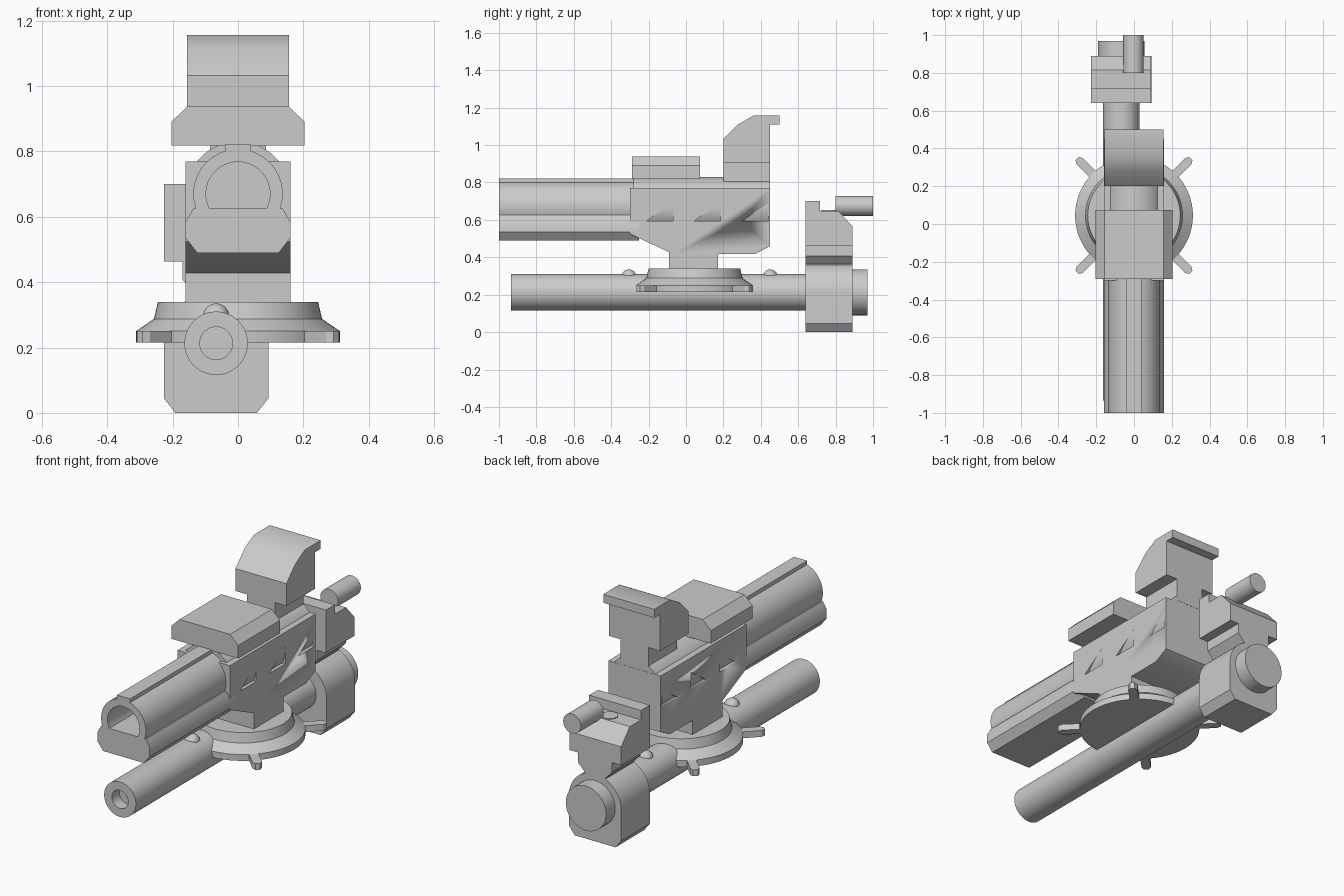
import bpy, bmesh, math
from mathutils import Vector

if "Cube" in bpy.data.objects:
    bpy.data.objects.remove(bpy.data.objects["Cube"])

grey = bpy.data.materials.new("plain_grey")
grey.diffuse_color = (0.6, 0.6, 0.6, 1)
grey.use_nodes = True
grey.node_tree.nodes["Principled BSDF"].inputs["Base Color"].default_value = grey.diffuse_color


def finish(name, bm, angle=30):
    bmesh.ops.remove_doubles(bm, verts=bm.verts, dist=1e-5)
    bmesh.ops.recalc_face_normals(bm, faces=bm.faces)
    me = bpy.data.meshes.new(name)
    bm.to_mesh(me)
    bm.free()
    for p in me.polygons:
        p.use_smooth = True
    me.set_sharp_from_angle(angle=math.radians(angle))
    me.materials.append(grey)
    ob = bpy.data.objects.new(name, me)
    bpy.context.collection.objects.link(ob)
    return ob


def prism(name, pts, axis, lo, hi):
    """Extrude a 2D outline along an axis: x takes (y,z), y takes (x,z), z takes (x,y)."""
    place = {'x': lambda a, b, t: (t, a, b),
             'y': lambda a, b, t: (a, t, b),
             'z': lambda a, b, t: (a, b, t)}[axis]
    bm = bmesh.new()
    f = bm.faces.new([bm.verts.new(place(a, b, lo)) for a, b in pts])
    new = bmesh.ops.extrude_face_region(bm, geom=[f])['geom']
    move = Vector(place(0, 0, hi - lo))
    bmesh.ops.translate(bm, vec=move, verts=[v for v in new if isinstance(v, bmesh.types.BMVert)])
    return finish(name, bm)


def box(name, x0, x1, y0, y1, z0, z1):
    return prism(name, [(x0, y0), (x1, y0), (x1, y1), (x0, y1)], 'z', z0, z1)


def lathe(name, prof, centre, axis='y', n=64):
    """Spin (radius, position) points about a line along y or z."""
    d = Vector((0, 1, 0)) if axis == 'y' else Vector((0, 0, 1))
    u = Vector((1, 0, 0))
    w = d.cross(u)
    c = Vector(centre)
    bm = bmesh.new()
    vs = [bm.verts.new(c + d * t + u * r) for r, t in prof]
    es = [bm.edges.new(p) for p in zip(vs, vs[1:])]
    bmesh.ops.spin(bm, geom=vs + es, cent=c, axis=d, angle=math.tau, steps=n, use_duplicate=False)
    return finish(name, bm)


def rod(name, r, y0, y1, x, z):
    return lathe(name, [(0, y0), (r, y0), (r, y1), (0, y1)], (x, 0, z))


def arc(cx, cz, r, a0, a1, n=32):
    return [(cx + r * math.cos(math.radians(a0 + (a1 - a0) * i / n)),
             cz + r * math.sin(math.radians(a0 + (a1 - a0) * i / n))) for i in range(n + 1)]


# upper barrel: arched shell over a bevelled lower block, with a top rib
prism("upper_barrel_shell", arc(0, 0.67, 0.137, -19.5, 199.5) + arc(0, 0.67, 0.098, 207.5, -27.5),
      'y', -1, -0.25)
half = [(0.137, 0.625), (0.16, 0.585), (0.16, 0.535), (0.125, 0.49)]
prism("upper_barrel_base", half + [(-x, z) for x, z in reversed(half)], 'y', -1, -0.25)
box("barrel_rib", -0.04, 0.04, -1, 0.08, 0.79, 0.822)

# main body with triangular side vents
body = prism("main_body", [(-0.3, 0.77), (-0.3, 0.525), (-0.07, 0.418), (0.37, 0.418),
                           (0.45, 0.46), (0.45, 0.77)], 'x', -0.16, 0.16)
for s in (-1, 1):
    for y in (-0.07, 0.185, 0.44):
        cutter = prism("vent_cutter", [(y - 0.14, 0.595), (y, 0.595), (y, 0.69)], 'x',
                       *sorted((s * 0.13, s * 0.2)))
        cutter.hide_render = True
        cutter.hide_set(True)
        mod = body.modifiers.new("vent", 'BOOLEAN')
        mod.operation = 'DIFFERENCE'
        mod.solver = 'EXACT'
        mod.object = cutter
# apply the cuts and remove the cutters
bpy.context.view_layer.update()
cut = bpy.data.meshes.new_from_object(body.evaluated_get(bpy.context.evaluated_depsgraph_get()))
body.modifiers.clear()
body.data = cut
for ob in [o for o in bpy.data.objects if o.name.startswith("vent_cutter")]:
    bpy.data.objects.remove(ob)
rod("rear_sleeve", 0.16, -0.28, 0.449, 0, 0.67)
box("body_neck", -0.16, 0.16, -0.09, 0.17, 0.32, 0.43)

# turntable with four diagonal lugs
lathe("turntable", [(0, 0.215), (0.312, 0.215), (0.312, 0.25), (0.257, 0.288),
                    (0.245, 0.34), (0, 0.34)], (0, 0.045, 0), 'z')
for k in range(4):
    a = math.radians(45 + 90 * k)
    outline = [(0.25, -0.024), (0.405, -0.024), (0.425, -0.012),
               (0.425, 0.012), (0.405, 0.024), (0.25, 0.024)]
    prism("turntable_lug", [(u * math.cos(a) - v * math.sin(a),
                             0.045 + u * math.sin(a) + v * math.cos(a)) for u, v in outline],
          'z', 0.215, 0.25)

# lower tube with bore, round studs and end cap
TX, TZ = -0.067, 0.213
lathe("lower_tube", [(0, -0.87), (0.05, -0.87), (0.05, -0.935), (0.097, -0.935),
                     (0.097, 0.7), (0, 0.7)], (TX, 0, TZ))
for y in (-0.305, 0.45):
    lathe("tube_stud", arc(0, 0, 0.04, -90, 90, 16), (TX, y, 0.295), 'z', 32)
rod("tube_end_cap", 0.123, 0.85, 0.97, TX, TZ)

# rear bracket: arched clamp, tapered neck, stepped head
prism("rear_clamp", arc(TX, TZ, 0.16, 0, 180) +
      [(-0.227, 0.045), (-0.192, 0), (0.058, 0), (0.093, 0.045)], 'y', 0.64, 0.89)
prism("rear_neck", [(-0.17, 0.47), (-0.17, 0.408), (-0.13, 0.365), (-0.13, 0.33), (-0.004, 0.33),
                    (-0.004, 0.365), (0.036, 0.408), (0.036, 0.47)], 'y', 0.64, 0.89)
prism("rear_head", [(0.64, 0.463), (0.89, 0.463), (0.89, 0.565), (0.815, 0.648),
                    (0.717, 0.648), (0.717, 0.70), (0.64, 0.70)], 'x', -0.227, 0.09)
lathe("head_disc", [(0, 0.64), (0.043, 0.64), (0.043, 0.652), (0, 0.652)], (-0.07, 0.767, 0), 'z', 32)
rod("rear_handle", 0.054, 0.80, 1.0, -0.003, 0.675)

# top cover with chamfered sides
prism("top_cover", [(-0.204, 0.818), (0.204, 0.818), (0.204, 0.89), (0.155, 0.938),
                    (-0.155, 0.938), (-0.204, 0.89)], 'y', -0.29, 0.075)

# sight housing on a narrow foot
prism("sight_housing", [(0.2, 0.908), (0.45, 0.908), (0.45, 1.11), (0.5, 1.11), (0.5, 1.157),
                        (0.36, 1.157), (0.28, 1.112), (0.2, 1.032)], 'x', -0.156, 0.156)
box("sight_foot", -0.085, 0.085, 0.2, 0.45, 0.78, 0.92)
